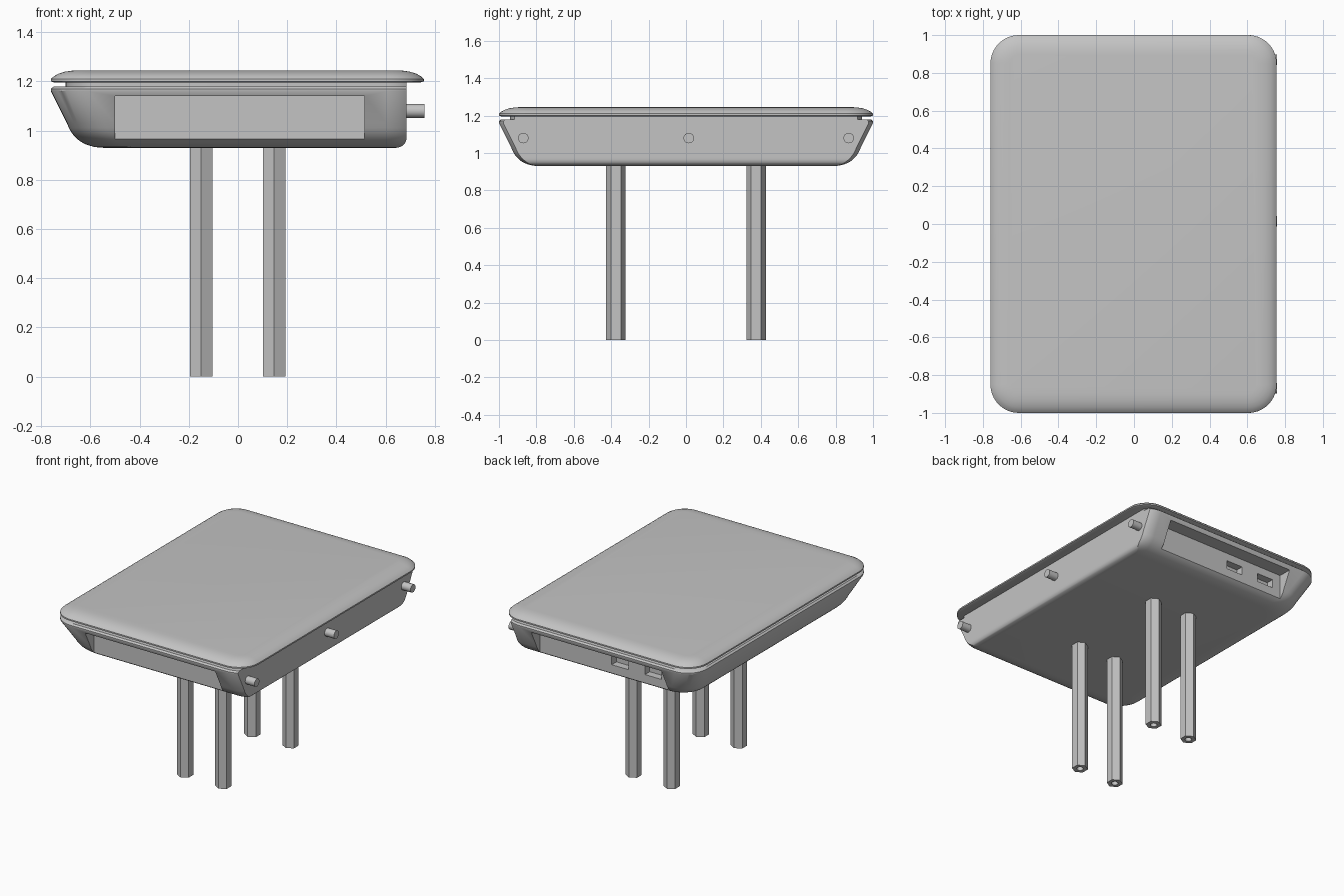
import bpy, bmesh, math
from mathutils import Matrix

if "Cube" in bpy.data.objects:
    bpy.data.objects.remove(bpy.data.objects["Cube"], do_unlink=True)

grey = bpy.data.materials.new("plain_grey")
grey.use_nodes = True
colour = (0.55, 0.55, 0.55, 1)
grey.diffuse_color = colour
grey.node_tree.nodes["Principled BSDF"].inputs["Base Color"].default_value = colour


def finish(bm, name):
    bmesh.ops.recalc_face_normals(bm, faces=bm.faces)
    mesh = bpy.data.meshes.new(name)
    bm.to_mesh(mesh)
    bm.free()
    mesh.materials.append(grey)
    obj = bpy.data.objects.new(name, mesh)
    bpy.context.collection.objects.link(obj)
    return obj


def activate(obj):
    bpy.ops.object.select_all(action='DESELECT')
    obj.select_set(True)
    bpy.context.view_layer.objects.active = obj


def smooth(obj, degrees=35):
    activate(obj)
    bpy.ops.object.shade_smooth_by_angle(angle=math.radians(degrees))


def rounded_outline(x0, x1, half_y, r, cut=None, steps=10):
    """Rounded rectangle; the +x corner arcs stop early at the plane x = cut."""
    start = 0 if cut is None else math.acos(min(1, (cut - x1 + r) / r))
    right = [start + (math.pi / 2 - start) * i / steps for i in range(steps + 1)]
    left = [math.pi / 2 * (1 + i / steps) for i in range(steps + 1)]
    upper = [(x1 - r + r * math.cos(a), half_y - r + r * math.sin(a)) for a in right]
    upper += [(x0 + r + r * math.cos(a), half_y - r + r * math.sin(a)) for a in left]
    return upper + [(x, -y) for x, y in reversed(upper)]


def loft(name, sections):
    """Skin a stack of (outline, height) sections and cap both ends."""
    bm = bmesh.new()
    rings = [[bm.verts.new((x, y, z)) for x, y in pts] for pts, z in sections]
    n = len(rings[0])
    for a, b in zip(rings, rings[1:]):
        for i in range(n):
            j = (i + 1) % n
            bm.faces.new((a[i], a[j], b[j], b[i]))
    bm.faces.new(rings[0])
    bm.faces.new(rings[-1])
    bmesh.ops.remove_doubles(bm, verts=bm.verts, dist=1e-5)
    return finish(bm, name)


def box(name, x0, x1, y0, y1, z0, z1):
    bm = bmesh.new()
    bmesh.ops.create_cube(bm, size=1)
    bmesh.ops.scale(bm, vec=(x1 - x0, y1 - y0, z1 - z0), verts=bm.verts)
    bmesh.ops.translate(bm, vec=((x0 + x1) / 2, (y0 + y1) / 2, (z0 + z1) / 2), verts=bm.verts)
    return finish(bm, name)


def prism(name, sides, radius, length, centre, turn):
    bm = bmesh.new()
    bmesh.ops.create_cone(bm, cap_ends=True, segments=sides, radius1=radius,
                          radius2=radius, depth=length,
                          matrix=Matrix.Translation(centre) @ turn)
    return finish(bm, name)


def carve(obj, cutter):
    cutter.hide_render = True
    mod = obj.modifiers.new("carve", 'BOOLEAN')
    mod.operation, mod.solver, mod.object = 'DIFFERENCE', 'EXACT', cutter
    activate(obj)
    bpy.ops.object.modifier_apply(modifier=mod.name)
    bpy.data.objects.remove(cutter, do_unlink=True)


LEFT, RIGHT, HALF_Y = -0.76, 0.755, 1.0
BASE, WALL = 0.93, 0.685

# Tray: curved underside, sloping wall, rim and recessed neck under the lid
profile = []
for i in range(11):
    t = 1 - i / 10
    inset = (1 - t) ** 2 * 0.065 + 2 * t * (1 - t) * 0.10 + t * t * 0.22
    height = (1 - t) ** 2 * 1.03 + (1 - (1 - t) ** 2) * BASE
    profile.append((inset, height))
profile += [(0, 1.16), (0, 1.17), (0.012, 1.18), (0.06, 1.18), (0.06, 1.2)]

sections = []
for inset, z in profile:
    # Small fillet along the bottom of the flat side
    u = min(1, max(0, (0.97 - z) / 0.04))
    cut = WALL - 0.045 * (1 - math.sqrt(1 - u * u))
    sections.append((rounded_outline(LEFT + inset, RIGHT, HALF_Y - inset, 0.15, cut), z))
tray = loft("tray", sections)

# Flat recessed panels at front and back
for side in (-1, 1):
    y0, y1 = sorted((side * 0.893, side * 1.1))
    carve(tray, box("panel_cutter", -0.5, 0.515, y0, y1, 0.9, 1.14))

# Two sockets in the back panel
for x in (-0.11, -0.37):
    carve(tray, box("socket_cutter", x - 0.065, x + 0.065, 0.84, 1.0, 1.025, 1.085))
smooth(tray)

# Lid with rounded upper edge
lid_profile = [(0.015, 1.195), (0, 1.2), (0, 1.21), (0.012, 1.221), (0.03, 1.231),
               (0.055, 1.239), (0.08, 1.243), (0.105, 1.245)]
lid = loft("lid", [(rounded_outline(LEFT + d, RIGHT - d, HALF_Y - d, 0.15 - d), z)
                   for d, z in lid_profile])
smooth(lid)

# Pegs on the flat side
sideways = Matrix.Rotation(math.pi / 2, 4, 'Y')
for label, y in (("front", -0.87), ("middle", 0.015), ("back", 0.87)):
    smooth(prism(label + "_peg", 24, 0.028, 0.09, (0.712, y, 1.08), sideways))

# Hexagonal legs with a screw hole in each foot
for y_label, y in (("front", -0.375), ("back", 0.375)):
    for x_label, x in (("right", -0.15), ("left", 0.147)):
        leg = prism(f"{y_label}_{x_label}_leg", 6, 0.0525, BASE + 0.01,
                    (x, y, (BASE + 0.01) / 2), Matrix.Identity(4))
        if max(abs(v.co.x - x) for v in leg.data.vertices) > 0.05:
            leg.data.transform(Matrix.Translation((x, y, 0))
                               @ Matrix.Rotation(math.pi / 6, 4, 'Z')
                               @ Matrix.Translation((-x, -y, 0)))
        carve(leg, prism("hole_cutter", 16, 0.022, 0.3, (x, y, 0), Matrix.Identity(4)))
        smooth(leg)
